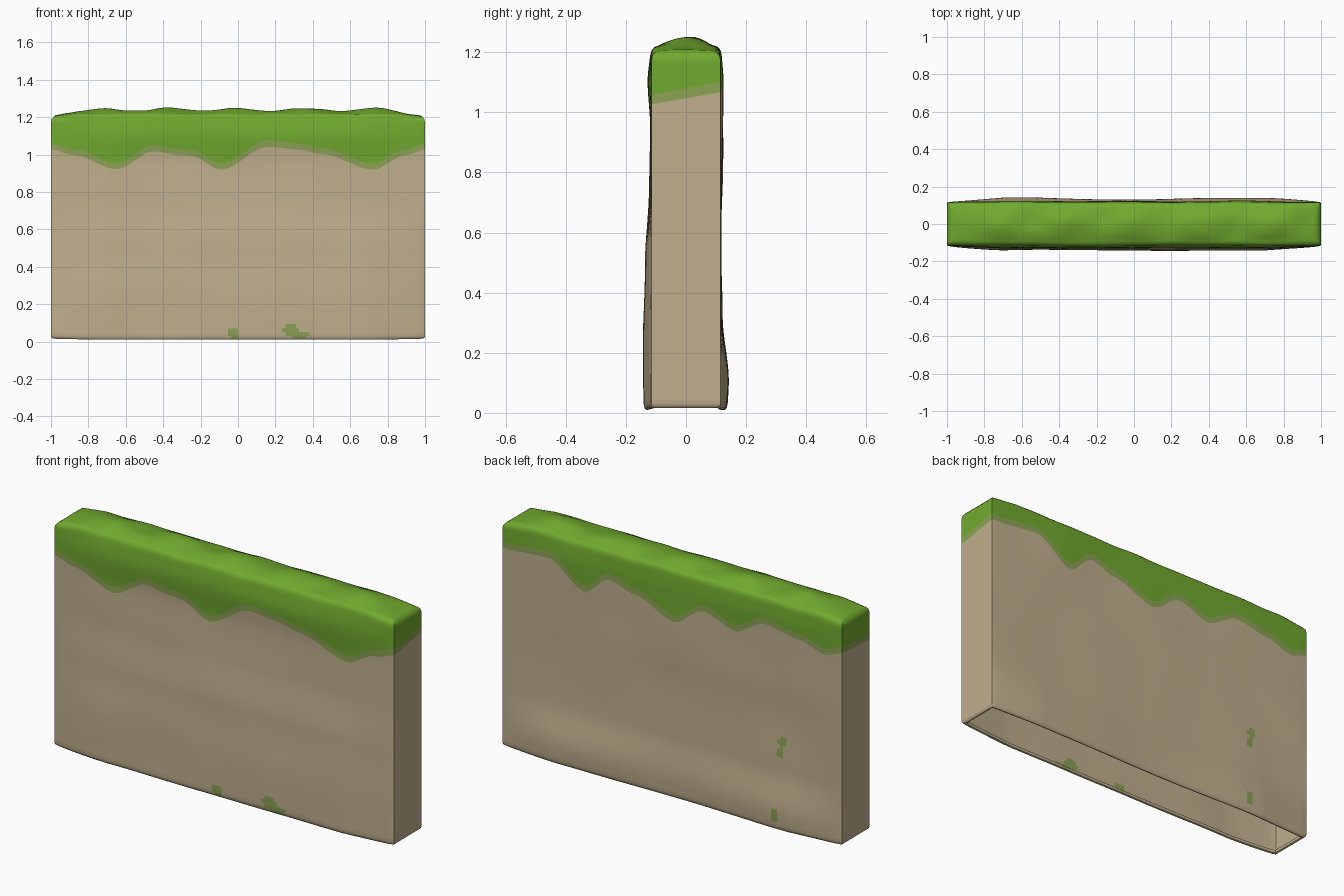
import bpy, bmesh, math
from mathutils import Vector, noise

if "Cube" in bpy.data.objects:
    bpy.data.objects.remove(bpy.data.objects["Cube"])

N, M = 110, 12          # columns along the length, columns across the ends
WALL, BAND, GRASS = 46, 2, 8


def material(name, rgb):
    m = bpy.data.materials.new(name)
    m.diffuse_color = (*rgb, 1)
    m.use_nodes = True
    m.node_tree.nodes["Principled BSDF"].inputs["Base Color"].default_value = m.diffuse_color
    return m


def curve(points, x):
    """Smooth interpolation through (x, value) points."""
    for (x0, v0), (x1, v1) in zip(points, points[1:]):
        if x <= x1:
            t = max(0, (x - x0) / (x1 - x0))
            t = t * t * (3 - 2 * t)
            return v0 + (v1 - v0) * t
    return points[-1][1]


# lower edge of the grass on each long side
FRONT = [(-1, 1.06), (-.88, 1.03), (-.65, .955), (-.45, 1.05), (-.32, 1.03), (-.25, 1.025),
         (-.09, .953), (.16, 1.075), (.32, 1.06), (.45, 1.035), (.72, .953), (.9, 1.03), (1, 1.06)]
BACK = [(-1, 1.07), (-.9, 1.04), (-.75, 1.08), (-.55, 1.11), (-.37, 1.025), (-.19, 1.08),
        (-.015, .98), (.22, 1.06), (.37, 1.10), (.51, 1.0), (.72, 1.12), (1, 1.10)]
# outward swelling by height
BULGE_F = [(0, .024), (.25, .025), (.5, .018), (.75, .006), (.95, .003), (1.1, .012), (1.22, 0)]
BULGE_B = [(0, .02), (.1, .024), (.32, .003), (.6, .002), (.8, .006), (1.1, .006), (1.22, 0)]
# moss spots: side, x, z, half width, half height
SPOTS = [(-1, -.025, .045, .028, .03), (-1, .28, .06, .04, .03), (-1, .33, .035, .05, .02),
         (1, -.65, .47, .03, .025), (1, -.64, .42, .016, .035), (1, -.62, .09, .025, .035)]


def window(x):
    return min(1, (1 - abs(x)) / .3) ** .6 if abs(x) < 1 else 0


def lower_edge(x, y):
    t = (y + .115) / .23
    return curve(FRONT, x) * (1 - t) + curve(BACK, x) * t


def swell(x, y, z):
    """Sideways displacement of the long faces."""
    side = y / .115
    b = curve(BULGE_B if side > 0 else BULGE_F, z)
    n = noise.noise(Vector((x * 2.6, side * 3, z * 2.8)))
    low = max(0, 1 - z / .35)
    lobes = 1 if side < 0 else 1 - low * .5 * (.5 + .5 * math.cos(x * 4.8))
    return side * window(x) * (b * lobes + .006 * n)


def edge_z(x, y):
    return 1.203 + .017 * min(1, (1 - abs(x)) / .15) + .005 * window(x) * noise.noise(Vector((x * 6, y * 9, 4)))


def top_z(x, y):
    c = max(0, 1 - (y / .09) ** 2)
    lump = .008 * math.cos(17.2 * x) + .007 * noise.noise(Vector((x * 7, y * 9, 1)))
    return edge_z(x, y) + c * window(x) * (.021 + lump)


def build_wall():
    bm = bmesh.new()
    # perimeter as (column, row) indices of an N x M grid
    ring = ([(i, 0) for i in range(N)] + [(N, j) for j in range(M)]
            + [(i, M) for i in range(N, 0, -1)] + [(0, j) for j in range(M, 0, -1)])

    def place(i, j, inset):
        return (2 * i / N - 1) * (1 - inset), (2 * j / M - 1) * (.115 - inset)

    def row(inset, height):
        out = []
        for i, j in ring:
            x0, y0 = place(i, j, 0)
            x, y = place(i, j, inset)
            z = height(x0, y0)
            out.append(bm.verts.new((x, y + swell(x0, y0, z), z)))
        return out

    foot = lambda x, y: .016 - .006 * window(x)
    rows, mats = [], []

    def add(r, m):
        rows.append(r)
        mats.append(m)

    # rolled lip under the open bottom
    for inset, dz in ((.02, .016), (.017, .003), (.009, 0), (.003, .005)):
        add(row(inset, lambda x, y: foot(x, y) + dz), 0)
    # earth, fringe and grass, each following the drip line
    for k in range(WALL + 1):
        add(row(0, lambda x, y: .03 + (lower_edge(x, y) - .033 - .03) * k / WALL), 0)
    for k in range(1, BAND + 1):
        add(row(0, lambda x, y: lower_edge(x, y) - .033 * (1 - k / BAND)), 1)
    for k in range(1, GRASS + 1):
        add(row(0, lambda x, y: lower_edge(x, y) + (edge_z(x, y) - .03 - lower_edge(x, y)) * k / GRASS), 2)
    # rounded shoulder
    for a in (30, 60):
        s = math.radians(a)
        add(row(.024 * (1 - math.cos(s)), lambda x, y: edge_z(x, y) - .03 * (1 - math.sin(s))), 2)

    # lumpy top
    grid = {}
    for i in range(N + 1):
        for j in range(M + 1):
            x, y = place(i, j, .024)
            grid[i, j] = bm.verts.new((x, y, top_z(x, y)))
    add([grid[p] for p in ring], 2)

    count = len(ring)
    for r in range(1, len(rows)):
        for k in range(count):
            n = (k + 1) % count
            f = bm.faces.new((rows[r - 1][k], rows[r - 1][n], rows[r][n], rows[r][k]))
            f.material_index = mats[r]
            c = f.calc_center_median()
            for side, sx, sz, w, h in SPOTS:
                if c.y * side > .1 and ((c.x - sx) / w) ** 2 + ((c.z - sz) / h) ** 2 < 1:
                    f.material_index = 1
    for i in range(N):
        for j in range(M):
            f = bm.faces.new((grid[i, j], grid[i + 1, j], grid[i + 1, j + 1], grid[i, j + 1]))
            f.material_index = 2

    me = bpy.data.meshes.new("grassy_wall")
    bm.to_mesh(me)
    bm.free()
    ob = bpy.data.objects.new("grassy_wall", me)
    bpy.context.collection.objects.link(ob)
    for m in (material("earth", (.53, .43, .27)), material("grass_fringe", (.262, .366, .091)),
              material("grass", (.165, .402, .028))):
        me.materials.append(m)
    bpy.context.view_layer.objects.active = ob
    ob.select_set(True)
    bpy.ops.object.shade_smooth_by_angle(angle=math.radians(50))


build_wall()
